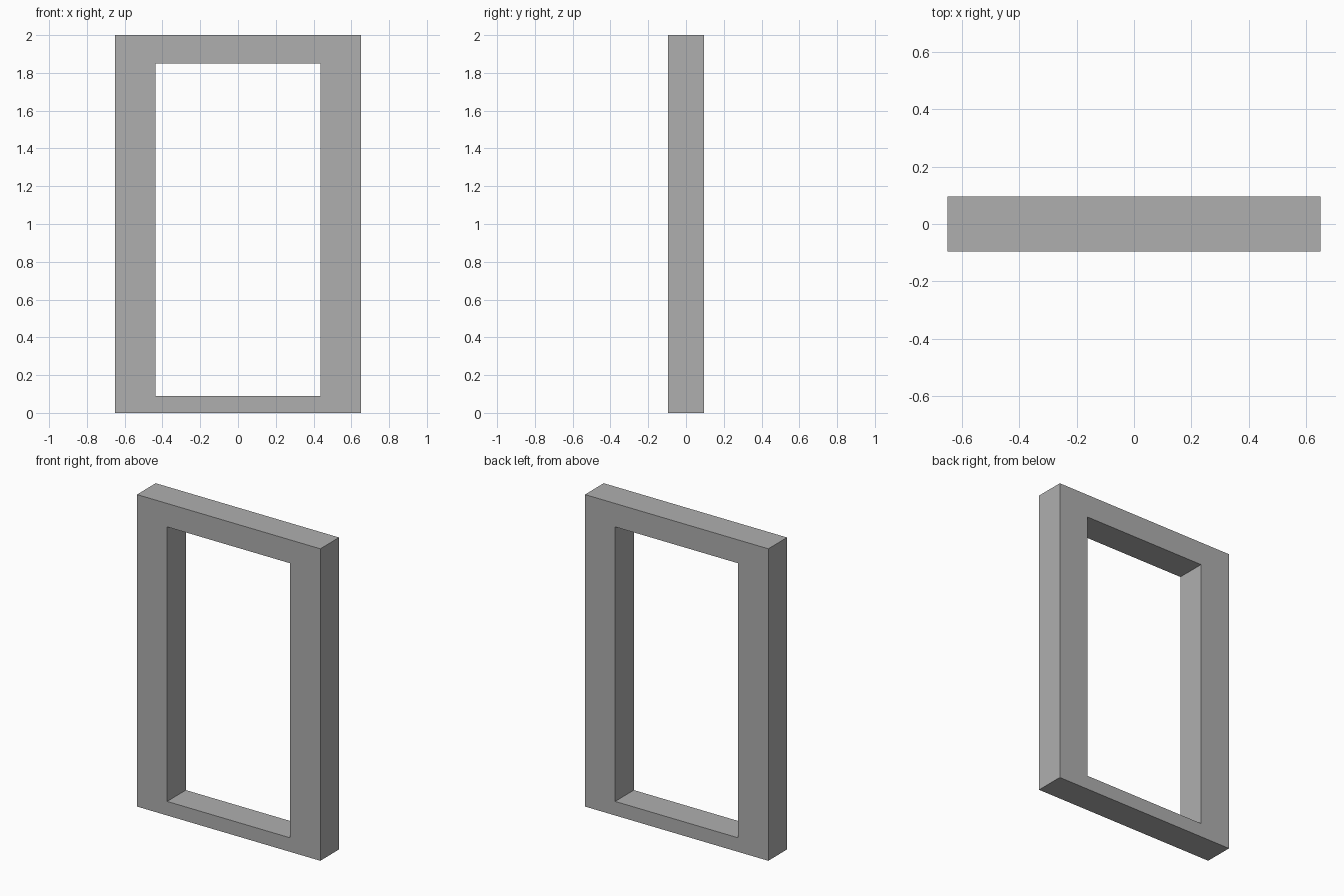
import bpy
import bmesh

if "Cube" in bpy.data.objects:
    bpy.data.objects.remove(bpy.data.objects["Cube"])

HALF_DEPTH = 0.095


def rectangle(bm, half_width, bottom, top):
    """Corner vertices of an upright rectangle on the front plane."""
    corners = [(-half_width, bottom), (half_width, bottom),
               (half_width, top), (-half_width, top)]
    return [bm.verts.new((x, -HALF_DEPTH, z)) for x, z in corners]


bm = bmesh.new()

# Front face: a ring between the outer outline and the opening
outer = rectangle(bm, 0.65, 0.0, 2.0)
inner = rectangle(bm, 0.436, 0.09, 1.85)
ring = []
for i in range(4):
    j = (i + 1) % 4
    ring.append(bm.faces.new((outer[i], outer[j], inner[j], inner[i])))

# Thickness: extrude the ring to the back, keeping the front face
result = bmesh.ops.extrude_face_region(bm, geom=ring, use_keep_orig=True)
back = [v for v in result["geom"] if isinstance(v, bmesh.types.BMVert)]
bmesh.ops.translate(bm, verts=back, vec=(0, 2 * HALF_DEPTH, 0))
bmesh.ops.recalc_face_normals(bm, faces=bm.faces)

# Dark grey material
grey = bpy.data.materials.new("dark_grey")
grey.diffuse_color = (0.43, 0.43, 0.43, 1.0)
grey.use_nodes = True
grey.node_tree.nodes["Principled BSDF"].inputs["Base Color"].default_value = grey.diffuse_color

# Door frame object
mesh = bpy.data.meshes.new("door_frame")
bm.to_mesh(mesh)
bm.free()
mesh.materials.append(grey)
bpy.context.collection.objects.link(bpy.data.objects.new("door_frame", mesh))
